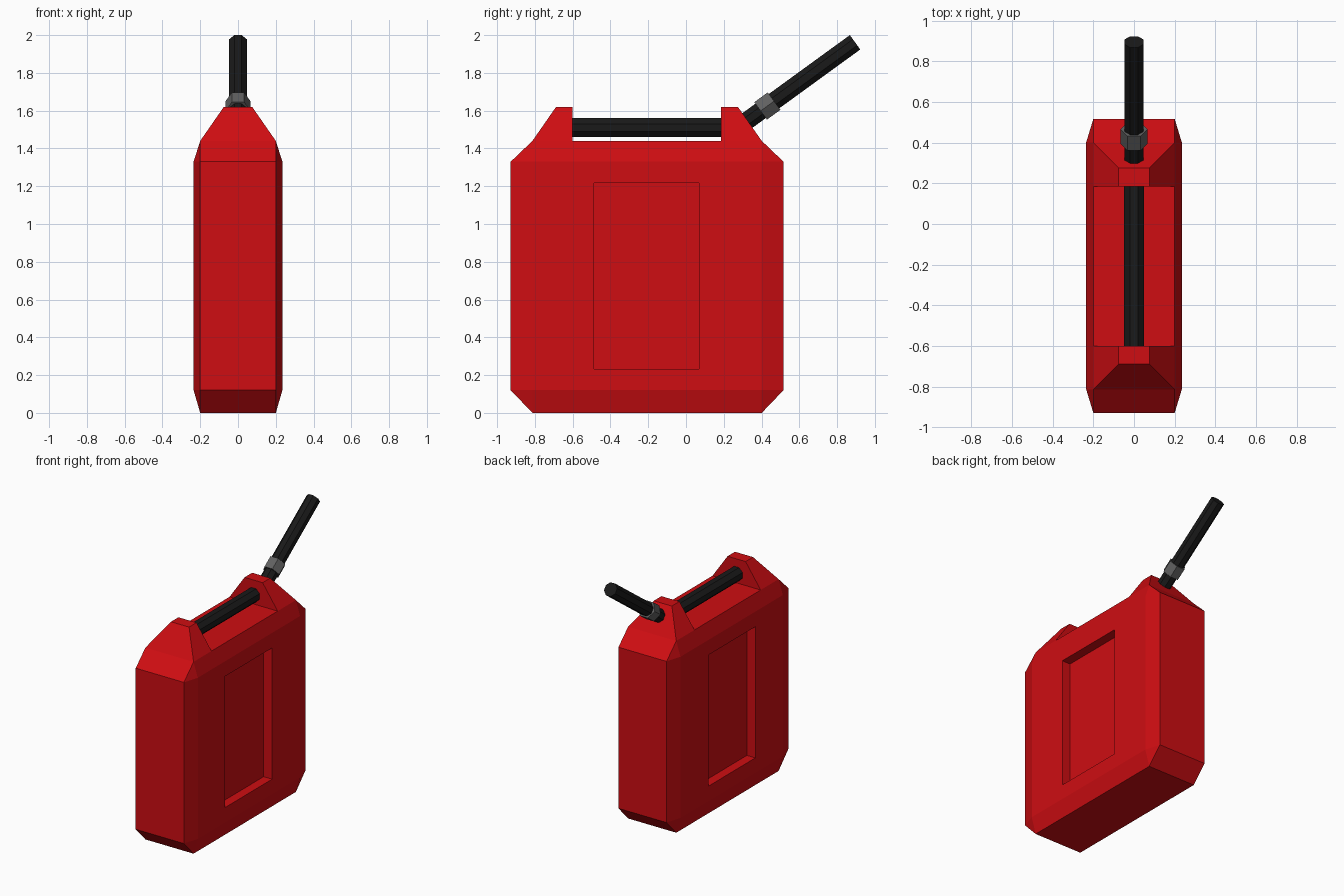
import bpy, bmesh, math
from mathutils import Vector, Matrix

if "Cube" in bpy.data.objects:
    bpy.data.objects.remove(bpy.data.objects["Cube"])


def material(name, rgb):
    m = bpy.data.materials.new(name)
    m.diffuse_color = (*rgb, 1)
    m.use_nodes = True
    m.node_tree.nodes["Principled BSDF"].inputs["Base Color"].default_value = m.diffuse_color
    return m


RED = material("red_plastic", (0.62, 0.004, 0.006))
BLACK = material("black_plastic", (0.01, 0.01, 0.01))
GREY = material("grey_plastic", (0.12, 0.12, 0.12))


def finish(name, bm, mat):
    bmesh.ops.recalc_face_normals(bm, faces=bm.faces[:])
    me = bpy.data.meshes.new(name)
    bm.to_mesh(me)
    bm.free()
    me.materials.append(mat)
    ob = bpy.data.objects.new(name, me)
    bpy.context.collection.objects.link(ob)
    return ob


def prism(name, start, end, apothem, sides, mat):
    """Flat-sided rod between two points, one flat facing up."""
    a, b = Vector(start), Vector(end)
    d = (b - a).normalized()
    side = Vector((1, 0, 0))
    up = side.cross(d)
    rot = Matrix((side, up, d)).transposed().to_4x4()
    turn = math.pi / 2 + math.pi / sides
    r = apothem / math.cos(math.pi / sides)
    bm = bmesh.new()
    rings = []
    for z in (0, (b - a).length):
        rings.append([bm.verts.new(Matrix.Translation(a) @ rot @ Vector(
            (r * math.cos(turn + i * math.tau / sides), r * math.sin(turn + i * math.tau / sides), z)))
            for i in range(sides)])
    bm.faces.new(rings[0])
    bm.faces.new(rings[1])
    for i in range(sides):
        j = (i + 1) % sides
        bm.faces.new((rings[0][i], rings[0][j], rings[1][j], rings[1][i]))
    return finish(name, bm, mat)


# Can body: hull of a box with chamfered edges and corners
CY = -0.206
bm = bmesh.new()
for sx in (-1, 1):
    for sy in (-1, 1):
        for z_in, z_out in ((0.12, 0.0), (1.33, 1.44)):
            for x, y, z in ((0.235, 0.607, z_in), (0.2, 0.722, z_in), (0.2, 0.607, z_out)):
                bm.verts.new((sx * x, CY + sy * y, z))
bmesh.ops.convex_hull(bm, input=bm.verts[:])
bmesh.ops.dissolve_limit(bm, angle_limit=0.01, verts=bm.verts[:], edges=bm.edges[:])
bmesh.ops.recalc_face_normals(bm, faces=bm.faces[:])
bm.normal_update()

# Recessed panel on each broad side
for s in (-1, 1):
    f = next(f for f in bm.faces if f.normal.x * s > 0.99)
    bmesh.ops.inset_region(bm, faces=[f], thickness=0.1)
    for v in f.verts:
        v.co.y = -0.487 if v.co.y < CY else 0.069
        v.co.z = 0.232 if v.co.z < 0.7 else 1.217
    new = bmesh.ops.extrude_discrete_faces(bm, faces=[f])["faces"][0]
    for v in new.verts:
        v.co.x = s * 0.165

# Handle posts: split the top face, raise and taper both ends
INNER = (-0.6, 0.185)
bm.normal_update()
for y in INNER:
    top = max((f for f in bm.faces if f.normal.z > 0.99 and f.calc_center_median().z > 1.4),
              key=lambda f: f.calc_area())
    bmesh.ops.bisect_plane(bm, geom=[top, *top.edges, *top.verts], plane_co=(0, y, 0), plane_no=(0, 1, 0))
    bm.normal_update()
tops = [f for f in bm.faces if f.normal.z > 0.99 and f.calc_center_median().z > 1.4]
for f in tops:
    c = f.calc_center_median().y
    if INNER[0] < c < INNER[1]:
        continue
    new = bmesh.ops.extrude_discrete_faces(bm, faces=[f])["faces"][0]
    for v in new.verts:
        v.co.x = math.copysign(0.075, v.co.x)
        v.co.z = 1.62
        if v.co.y < INNER[0] - 0.05:
            v.co.y = -0.688
        elif v.co.y > INNER[1] + 0.05:
            v.co.y = 0.275
finish("can_body", bm, RED)

# Carrying handle between the posts
prism("handle_bar", (0, -0.61, 1.51), (0, 0.195, 1.51), 0.05, 8, BLACK)

# Angled spout with hexagonal collar
tip = Vector((0, 0.895, 1.962))
axis = Vector((0, math.cos(math.radians(36)), math.sin(math.radians(36))))
prism("spout_tube", tip - axis * 0.73, tip, 0.047, 8, BLACK)
prism("spout_collar", tip - axis * 0.618, tip - axis * 0.53, 0.057, 6, GREY)
